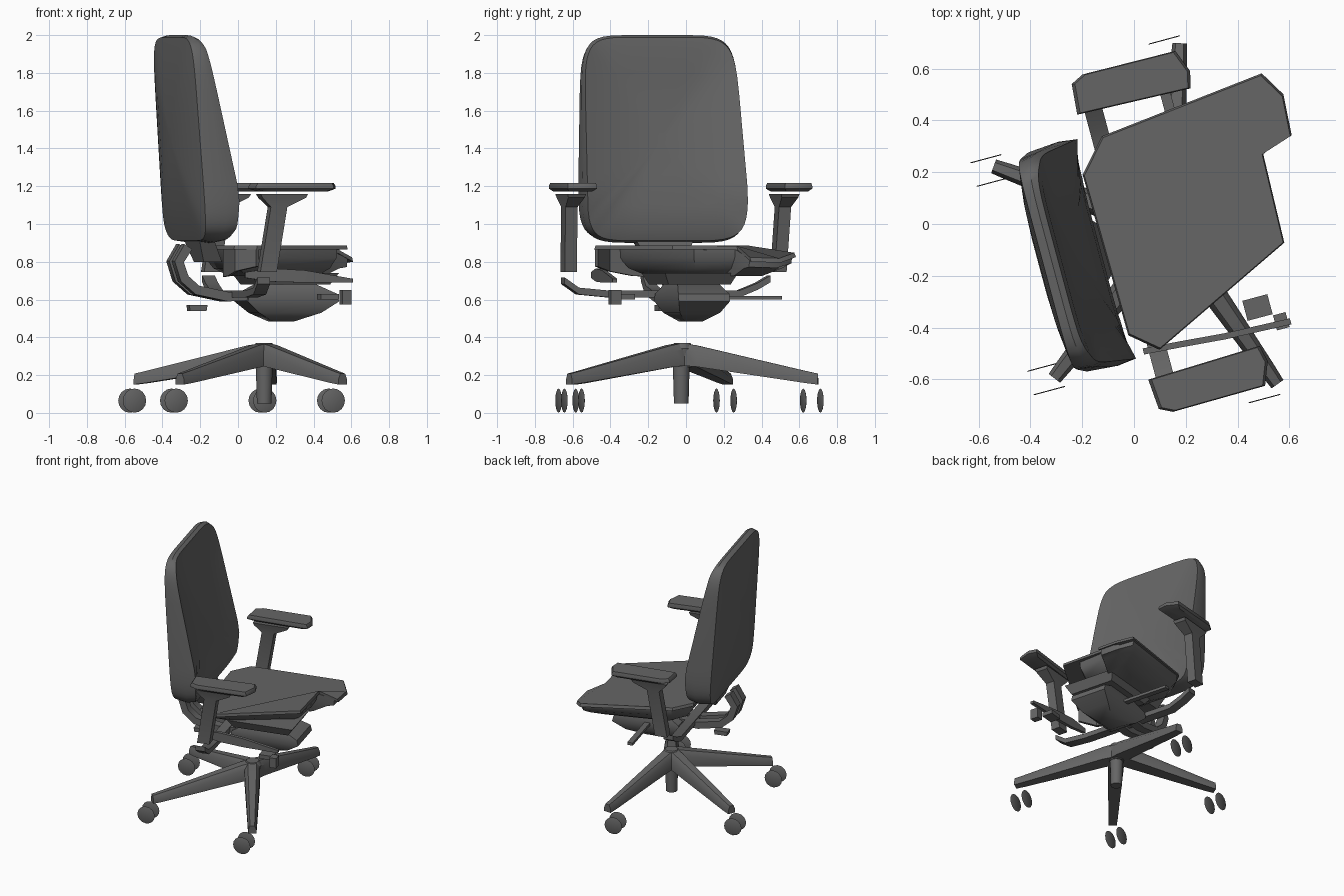
import bpy, bmesh, math
from math import sin, cos, pi, radians
from mathutils import Matrix, Vector

if "Cube" in bpy.data.objects:
    bpy.data.objects.remove(bpy.data.objects["Cube"])

# Chair is built facing +x, then turned slightly and placed
PLACE = Matrix.Translation((0.14, -0.03, 0)) @ Matrix.Rotation(radians(15), 4, 'Z')


def material(name, value):
    m = bpy.data.materials.new(name)
    m.use_nodes = True
    m.diffuse_color = (value, value, value, 1)
    m.node_tree.nodes["Principled BSDF"].inputs["Base Color"].default_value = m.diffuse_color
    return m


GREY = material("dark_grey", 0.13)


def loft(name, rings, angle=35):
    """Skin a list of equal-length point rings and cap both ends."""
    bm = bmesh.new()
    rows = [[bm.verts.new(p) for p in ring] for ring in rings]
    n = len(rows[0])
    for a, b in zip(rows, rows[1:]):
        for i in range(n):
            j = (i + 1) % n
            bm.faces.new((a[i], a[j], b[j], b[i]))
    bm.faces.new(rows[0][::-1])
    bm.faces.new(rows[-1])
    bmesh.ops.recalc_face_normals(bm, faces=bm.faces)
    mesh = bpy.data.meshes.new(name)
    bm.to_mesh(mesh)
    bm.free()
    mesh.materials.append(GREY)
    ob = bpy.data.objects.new(name, mesh)
    bpy.context.collection.objects.link(ob)
    ob.matrix_world = PLACE
    bpy.ops.object.select_all(action='DESELECT')
    ob.select_set(True)
    bpy.context.view_layer.objects.active = ob
    bpy.ops.object.shade_smooth_by_angle(angle=radians(angle))
    return ob


def rect(x, y, z, hx, hy):
    return [(x + a * hx, y + b * hy, z) for a, b in ((-1, -1), (1, -1), (1, 1), (-1, 1))]


def circle(x, y, z, r, n=12):
    return [(x + r * cos(2 * pi * i / n), y + r * sin(2 * pi * i / n), z) for i in range(n)]


def outline(points, z, s=1.0, centre=(0.12, 0)):
    cx, cy = centre
    return [(cx + (x - cx) * s, cy + (y - cy) * s, z) for x, y in points]


def strip(name, path, half_width, thick, y=0.0):
    """Bent flat bar following (x, z) points."""
    rings = []
    for i, (x, z) in enumerate(path):
        a, b = path[max(i - 1, 0)], path[min(i + 1, len(path) - 1)]
        t = Vector((b[0] - a[0], b[1] - a[1])).normalized() * thick / 2
        rings.append([(x - t.y, y - half_width, z + t.x), (x + t.y, y - half_width, z - t.x),
                      (x + t.y, y + half_width, z - t.x), (x - t.y, y + half_width, z + t.x)])
    return loft(name, rings)


def lerp(table, z):
    for (z0, v0), (z1, v1) in zip(table, table[1:]):
        if z <= z1:
            return v0 + (v1 - v0) * max(0, z - z0) / (z1 - z0)
    return table[-1][1]


# Backrest: rounded pad, thicker low down, hollow in front
FRONT = [(0.9, -0.30), (0.98, -0.26), (1.15, -0.25), (1.93, -0.42), (2.0, -0.45)]
REAR = [(0.9, -0.42), (1.0, -0.435), (2.0, -0.505)]


def back_ring(s, table, hollow, n=48):
    ring = []
    for i in range(n):
        c, d = cos(2 * pi * (i + .5) / n), sin(2 * pi * (i + .5) / n)
        z = 1.45 + 0.55 * s * math.copysign(abs(d) ** 0.3, d)
        half = 0.458 - 0.035 * (z - 0.9)
        y = half * s * math.copysign(abs(c) ** 0.3, c)
        ring.append((lerp(table, z) - hollow * (1 - s * s), y, z))
    return ring


steps = (0.06, 0.35, 0.65, 0.87, 0.98)
loft("backrest", [back_ring(s, FRONT, 0.06) for s in steps]
     + [[(a[0] * 0.6 + b[0] * 0.4, a[1], a[2]) for a, b in
         zip(back_ring(1, FRONT, 0), back_ring(1, REAR, 0))]]
     + [back_ring(s, REAR, 0.05) for s in reversed(steps)], 40)

# Seat: thin top sheet with a broken, drooping front edge
SEAT = [(-0.27, 0.3), (-0.16, 0.425), (0.5, 0.5), (0.56, 0.4), (0.55, 0.24),
        (0.425, 0.2), (0.415, -0.155), (-0.158, -0.43), (-0.26, -0.345)]


def droop(ring):
    return [(x, y, z - max(0, x - 0.42) * 0.5) for x, y, z in ring]


loft("seat_top", [droop(outline(SEAT, 0.885, 0.985)), droop(outline(SEAT, 0.865))])

# Bowl under the left part of the seat, open towards the right
BOWL = [(-0.25, 0.29), (-0.15, 0.415), (0.48, 0.485), (0.53, 0.39), (0.52, 0.24),
        (0.41, 0.19), (0.39, -0.03), (-0.16, -0.26), (-0.25, -0.27)]
middle = (0.1, 0.1)
loft("seat_bowl", [droop(outline(BOWL, 0.866)), droop(outline(BOWL, 0.82, 0.99, middle)),
                   outline(BOWL, 0.765, 0.88, middle), outline(BOWL, 0.725, 0.66, middle)], 40)

# Rear right wall, sloping down towards the middle
wall = [(-0.16, -0.425, 0.775), (-0.25, -0.335, 0.75), (-0.255, -0.2, 0.725), (-0.255, -0.1, 0.72)]
loft("seat_rear_wall", [[(x, y, z), (x + 0.02, y + 0.01, z), (x + 0.02, y + 0.01, 0.87), (x, y, 0.87)]
                        for x, y, z in wall])

# Side rail below the right edge of the seat
rail = [(-0.22, 0.715, 0.745), (-0.08, 0.695, 0.765), (0.1, 0.69, 0.755), (0.36, 0.69, 0.71)]
loft("seat_side_rail", [
    [(x, y - 0.012, low), (x, y + 0.012, low), (x, y + 0.012, high), (x, y - 0.012, high)]
    for (x, low, high), y in zip(rail, (-0.42, -0.43, -0.445, -0.455))])

# Under-seat plate and tilt mechanism
loft("seat_plate", [rect(0.12, 0.02, 0.68, 0.2, 0.17), rect(0.12, 0.02, 0.74, 0.24, 0.2)])
loft("tilt_housing", [rect(0.1, 0.03, 0.485, 0.06, 0.05), rect(0.12, 0.03, 0.53, 0.17, 0.11),
                      rect(0.13, 0.03, 0.59, 0.25, 0.14), rect(0.13, 0.03, 0.63, 0.24, 0.14),
                      rect(0.12, 0.03, 0.69, 0.12, 0.11)], 40)

# Bent brackets joining mechanism and backrest
for side, s in (("right", -1), ("left", 1)):
    strip(side + "_back_bracket", [(-0.44, 0.88), (-0.49, 0.8), (-0.46, 0.71), (-0.39, 0.65),
                                   (-0.22, 0.615), (-0.02, 0.625), (0.08, 0.68)], 0.032, 0.05, s * 0.055)
loft("back_foot", [rect(-0.31, 0, 0.8, 0.05, 0.1), rect(-0.36, 0, 0.92, 0.04, 0.16)])

# Crossbar that carries the arms
bar = [(-0.6, 0.70), (-0.52, 0.645), (-0.36, 0.63), (0.36, 0.63), (0.46, 0.67), (0.53, 0.71)]
loft("arm_crossbar", [[(-0.2, y, z - 0.018), (-0.13, y, z - 0.018),
                       (-0.13, y, z + 0.018), (-0.2, y, z + 0.018)] for y, z in bar])

# Arms
PAD = [(-0.23, 0.53), (-0.22, 0.65), (-0.17, 0.675), (0.2, 0.67), (0.235, 0.58), (0.22, 0.515)]
for side, s in (("right", -1), ("left", 1)):
    pad = [(x, y * s) for x, y in PAD]
    mid = (0.02, 0.6 * s)
    loft(side + "_arm_pad", [outline(pad, 1.172, 0.8, mid), outline(pad, 1.187, 1, mid),
                             outline(pad, 1.2, 1, mid), outline(pad, 1.217, 0.95, mid)], 40)
    loft(side + "_arm_post", [rect(-0.14, 0.575 * s, 0.745, 0.045, 0.033),
                              rect(-0.085, 0.585 * s, 1.09, 0.045, 0.033),
                              rect(-0.06, 0.585 * s, 1.14, 0.12, 0.045),
                              rect(-0.06, 0.585 * s, 1.16, 0.13, 0.05)])

# Adjustment levers
loft("left_lever", [rect(0.12, 0.32, 0.6, 0.02, 0.2), rect(0.12, 0.32, 0.62, 0.02, 0.2)])
loft("right_knob", [rect(0.25, -0.37, 0.60, 0.05, 0.04), rect(0.25, -0.37, 0.63, 0.05, 0.04)])
loft("right_knob_tip", [rect(0.325, -0.445, 0.575, 0.025, 0.03), rect(0.325, -0.445, 0.65, 0.025, 0.03)])
loft("rear_lever", [rect(-0.37, 0, 0.54, 0.045, 0.03), rect(-0.37, 0, 0.57, 0.05, 0.03)])

# Hub and lower column
loft("hub", [circle(0, 0.01, 0.24, 0.05), circle(0, 0.01, 0.34, 0.065), circle(0, 0.01, 0.37, 0.045)])
loft("column", [circle(0, 0.005, 0.05, 0.04), circle(0, 0.005, 0.25, 0.046)])

# Four base legs with twin caster discs
for k, (angle, cx, cy) in enumerate(((145, -0.615, 0.41), (217, -0.61, -0.425),
                                     (290, 0.185, -0.67), (72, 0.17, 0.675)), 1):
    spin = Matrix.Rotation(radians(angle), 3, 'Z')
    rings = []
    for r, w, low, high in ((0.0, 0.055, 0.25, 0.37), (0.08, 0.055, 0.245, 0.358),
                            (0.66, 0.032, 0.158, 0.222), (0.725, 0.028, 0.15, 0.208)):
        shape = ((-w, low), (w, low), (w, high - 0.03), (w * .55, high), (-w * .55, high), (-w, high - 0.03))
        rings.append([spin @ Vector((r, y, z)) + Vector((0, 0.005, 0)) for y, z in shape])
    loft(f"base_leg_{k}", rings)
    for name, off in (("inner", -0.047), ("outer", 0.047)):
        loft(f"caster_{k}_{name}", [
            [(cx + r * cos(2 * pi * i / 16), cy + off + d, 0.065 + r * sin(2 * pi * i / 16))
             for i in range(16)] for r, d in ((0.06, -0.002), (0.064, 0), (0.06, 0.002))])
